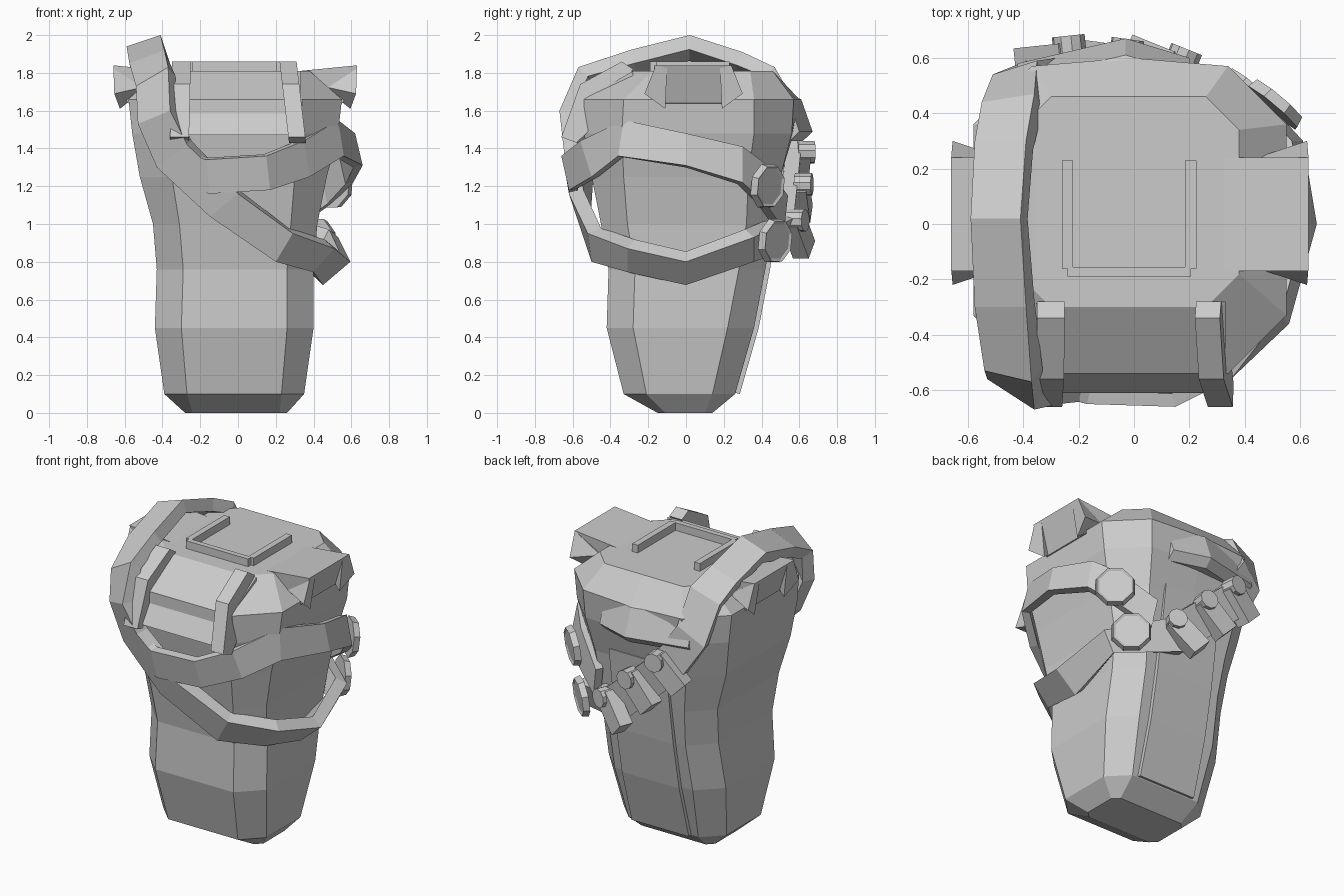
import bpy, bmesh
from math import radians
from mathutils import Matrix, Vector

if "Cube" in bpy.data.objects:
    bpy.data.objects.remove(bpy.data.objects["Cube"])


def finish(name, bm, recalc=True):
    if recalc:
        bmesh.ops.recalc_face_normals(bm, faces=bm.faces)
    me = bpy.data.meshes.new(name)
    bm.to_mesh(me)
    bm.free()
    ob = bpy.data.objects.new(name, me)
    bpy.context.collection.objects.link(ob)
    return ob


def loft(name, rings):
    bm = bmesh.new()
    loops = [[bm.verts.new(p) for p in r] for r in rings]
    n = len(loops[0])
    for a, b in zip(loops, loops[1:]):
        for i in range(n):
            j = (i + 1) % n
            bm.faces.new((a[i], a[j], b[j], b[i]))
    bm.faces.new(loops[0])
    bm.faces.new(loops[-1])
    return finish(name, bm)


def ribbon(name, pairs, thick, closed=False):
    """Band through (upper edge, lower edge) pairs, thickened inwards."""
    bm = bmesh.new()
    rows = [[bm.verts.new(p[:3]), bm.verts.new(p[3:])] for p in pairs]
    for (a, b), (c, d) in zip(rows, rows[1:] + (rows[:1] if closed else [])):
        bm.faces.new((a, b, d, c))
    ob = finish(name, bm, False)
    m = ob.modifiers.new("thickness", 'SOLIDIFY')
    m.thickness, m.offset = thick, -1
    return ob


def box(bm, lo, hi, mat=Matrix()):
    lo, hi = Vector(lo), Vector(hi)
    s = hi - lo
    bmesh.ops.create_cube(bm, size=1, matrix=mat @ Matrix.Translation((lo + hi) / 2)
                          @ Matrix.Diagonal((s.x, s.y, s.z, 1)))


def prism(name, profile, x0, x1, shift=0):
    """Side profile (y, z) extruded along x; lower points drift by shift."""
    zt = max(z for y, z in profile)
    zb = min(z for y, z in profile)
    d = [shift * (zt - z) / (zt - zb) for y, z in profile]
    return loft(name, [[(x + k, y, z) for (y, z), k in zip(profile, d)] for x in (x0, x1)])


# body: nine-sided rings (z, left, right, front, back, chamfer, back hump)
def ring(z, x0, x1, y0, y1, c, h):
    return [(x0 + c, y0, z), (x1 - c, y0, z), (x1, y0 + c, z), (x1, y1 - c, z),
            (x1 - c, y1, z), ((x0 + x1) / 2, y1 + h, z), (x0 + c, y1, z),
            (x0, y1 - c, z), (x0, y0 + c, z)]


loft("body", [ring(*s) for s in (
    (0, -.28, .26, -.15, .14, .04, 0),
    (.1, -.39, .35, -.33, .26, .12, 0),
    (.45, -.44, .40, -.42, .36, .14, 0),
    (.76, -.43, .40, -.41, .42, .14, 0),
    (1.0, -.45, .42, -.45, .46, .14, 0),
    (1.25, -.52, .47, -.50, .50, .17, 0),
    (1.48, -.56, .53, -.54, .56, .20, .01),
    (1.66, -.58, .55, -.54, .57, .21, .03),
    (1.81, -.42, .38, -.30, .46, .12, 0))])

# raised panel down the back
ribbon("back_panel", [(-.22, y, z, .19, y, z) for y, z in
       ((.52, 1.3), (.48, 1.0), (.445, .76), (.385, .45), (.285, .1))], .07)

# overhanging flap high on the back, peaked in the middle
loft("back_flap", [[(x, .46, 1.72), (x, y - .06, 1.66), (x, y, 1.49), (x, y - .05, 1.44), (x, .46, 1.46)]
                   for x, y in ((-.42, .58), (-.03, .67), (.20, .60))])

# front flap with a lug on each side
prism("front_flap", [(-.28, 1.81), (-.47, 1.70), (-.61, 1.47), (-.50, 1.475), (-.28, 1.6)], -.34, .33)
LUG = [(-.28, 1.82), (-.34, 1.86), (-.56, 1.74), (-.66, 1.46), (-.58, 1.43), (-.40, 1.6)]
prism("left_lug", LUG, -.35, -.25, -.01)
prism("right_lug", LUG, .22, .31, .05)

# three-sided rail on the top
bm = bmesh.new()
box(bm, (-.26, -.16, 1.79), (-.22, .23, 1.86))
box(bm, (.185, -.16, 1.79), (.225, .23, 1.86))
box(bm, (-.24, -.19, 1.79), (.205, -.155, 1.86))
finish("top_rail", bm)

# shoulder flaps with hanging pointed corners
for side, s in (("left", -1), ("right", 1)):
    def P(x, y, z):
        return (s * x - .015, y, z)
    bm = bmesh.new()
    plate = [P(.34, -.17, 1.81), P(.34, .24, 1.81), P(.645, .24, 1.84), P(.645, -.17, 1.84)]
    low = [P(.34, -.17, 1.60), P(.34, .24, 1.60), P(.57, .22, 1.64), P(.57, -.14, 1.64)]
    v = [bm.verts.new(p) for p in plate + low]
    for f in ((0, 1, 2, 3), (4, 5, 6, 7), (0, 1, 5, 4), (1, 2, 6, 5), (2, 3, 7, 6), (3, 0, 4, 7)):
        bm.faces.new([v[i] for i in f])
    for y, d in ((-.16, -1), (.24, 1)):
        t = [bm.verts.new(p) for p in (P(.645, y, 1.84), P(.64, y + .06 * d, 1.69), P(.61, y - .05 * d, 1.61),
                                       P(.64, y - .06 * d, 1.83), P(.46, y, 1.73))]
        for f in ((0, 1, 2, 3), (0, 1, 4), (1, 2, 4), (2, 3, 4), (3, 0, 4)):
            bm.faces.new([t[i] for i in f])
    finish(side + "_shoulder_flap", bm)

# long strap: over the left shoulder, across the front, round the right side, up the back
ribbon("long_strap", [
    (-.41, .02, 2.0, -.59, .02, 1.94),
    (-.39, -.30, 1.92, -.575, -.30, 1.85),
    (-.37, -.57, 1.83, -.54, -.53, 1.73),
    (-.36, -.67, 1.60, -.53, -.56, 1.53),
    (-.27, -.65, 1.42, -.43, -.56, 1.30),
    (0, -.62, 1.16, -.15, -.58, 1.04),
    (.29, -.52, .95, .20, -.50, .80),
    (.51, -.31, .87, .40, -.31, .745),
    (.595, 0, .80, .45, 0, .677),
    (.53, .36, .93, .46, .36, .80),
    (.22, .57, 1.03, .07, .55, .87),
    (-.20, .61, 1.40, -.36, .60, 1.26),
    (-.35, .59, 1.62, -.51, .54, 1.50),
    (-.36, .47, 1.83, -.55, .44, 1.75),
    (-.39, .30, 1.91, -.575, .30, 1.85)], .08, True)

# short strap: branches at the front, round the right side to the back
ribbon("short_strap", [
    (-.28, -.62, 1.38, -.24, -.58, 1.18),
    (-.17, -.65, 1.34, -.15, -.62, 1.16),
    (.15, -.66, 1.36, .17, -.62, 1.18),
    (.35, -.56, 1.44, .38, -.50, 1.25),
    (.53, -.33, 1.55, .56, -.36, 1.36),
    (.62, 0, 1.48, .66, 0, 1.31),
    (.57, .30, 1.41, .61, .30, 1.22),
    (.46, .42, 1.32, .50, .42, 1.11),
    (.27, .54, 1.15, .30, .52, .97)], .05)

# octagonal buttons with a recessed face
for name, c in (("upper_button", (.51, .435, 1.2)), ("lower_button", (.42, .475, .91))):
    bm = bmesh.new()
    n = Vector((.64, .76, -.12)).normalized()
    rot = n.to_track_quat('Z', 'Y').to_matrix().to_4x4()
    mat = Matrix.Translation(c) @ rot @ Matrix.Rotation(radians(22.5), 4, 'Z')
    bmesh.ops.create_cone(bm, cap_ends=True, segments=8, radius1=.125, radius2=.115, depth=.04, matrix=mat)
    bm.normal_update()
    out = max(bm.faces, key=lambda f: f.normal.dot(n))
    bmesh.ops.inset_region(bm, faces=[out], thickness=.015, depth=-.008)
    finish(name, bm)

# pouches along the back of the long strap
for i, (c, yaw) in enumerate((((.12, .59, .97), -22), ((-.08, .61, 1.16), -8), ((-.28, .61, 1.33), 6))):
    bm = bmesh.new()
    mat = Matrix.Translation(c) @ Matrix.Rotation(radians(yaw), 4, 'Z') @ Matrix.Rotation(radians(45), 4, 'Y')
    box(bm, (-.065, -.05, -.15), (.065, .04, .08), mat)
    bmesh.ops.create_cone(bm, cap_ends=True, segments=10, radius1=.06, radius2=.06, depth=.09,
                          matrix=mat @ Matrix.Translation((0, .02, .07)) @ Matrix.Rotation(radians(90), 4, 'X'))
    finish("pouch_%d" % (i + 1), bm)
